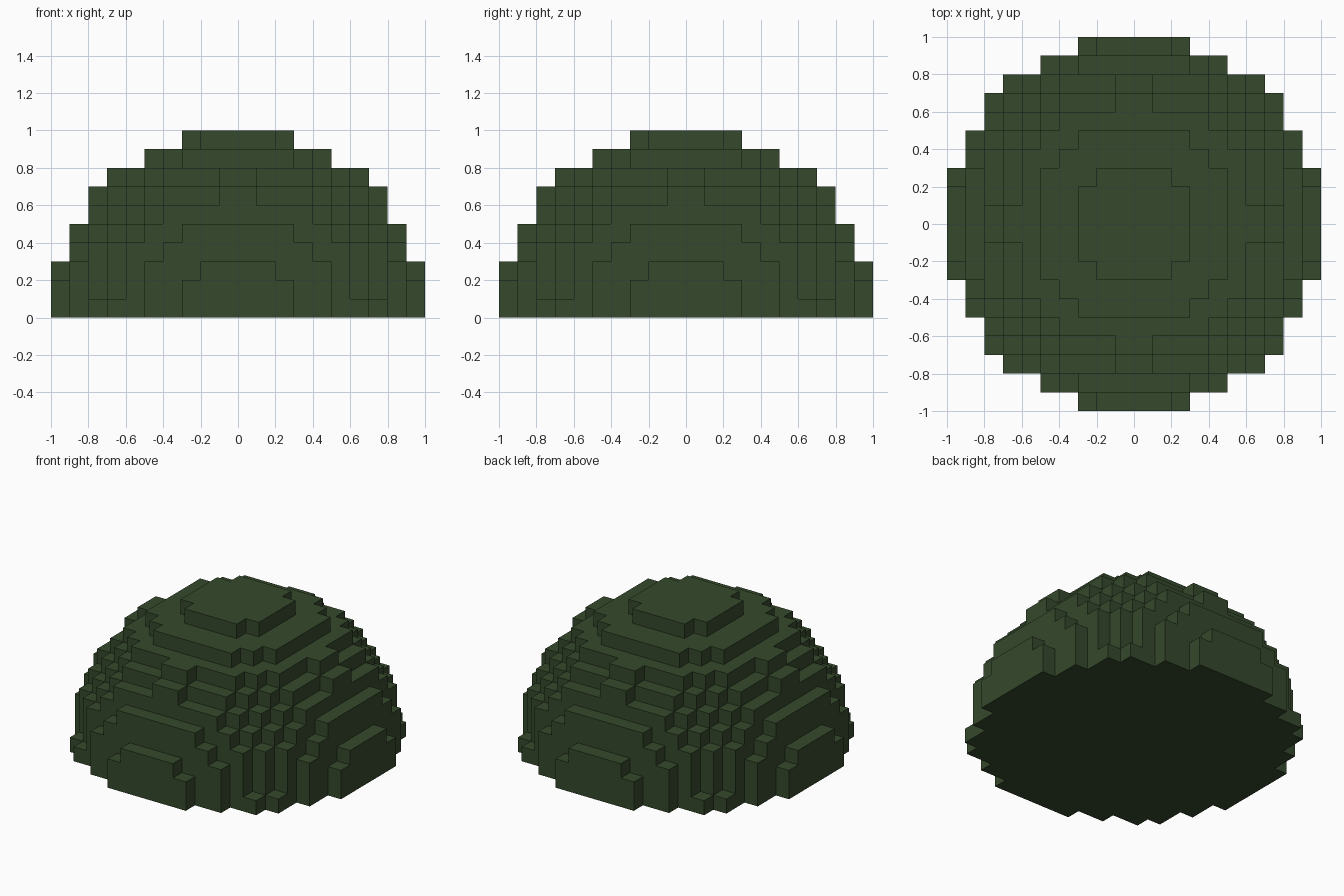
import bpy, bmesh
from mathutils import Vector

if "Cube" in bpy.data.objects:
    bpy.data.objects.remove(bpy.data.objects["Cube"])

CELL = 0.1      # block size
RADIUS = 10     # dome radius in blocks

green = bpy.data.materials.new("dark leaf green")
green.diffuse_color = (0.036, 0.066, 0.025, 1.0)
green.use_nodes = True
green.node_tree.nodes["Principled BSDF"].inputs["Base Color"].default_value = green.diffuse_color


def filled(i, j, k):
    """True when the block at this grid position lies in the half ball."""
    if k < 0:
        return False
    return (i + 0.5) ** 2 + (j + 0.5) ** 2 + (k + 0.5) ** 2 <= RADIUS ** 2


# Blocky dome: only the exposed side of each block becomes a face
bm = bmesh.new()
corners = {}


def corner(p):
    key = tuple(round(c) for c in p)
    if key not in corners:
        corners[key] = bm.verts.new(Vector(key) * CELL)
    return corners[key]


axes = [Vector((1, 0, 0)), Vector((0, 1, 0)), Vector((0, 0, 1))]
span = range(-RADIUS, RADIUS)
for i in span:
    for j in span:
        for k in range(RADIUS):
            if not filled(i, j, k):
                continue
            for a in range(3):
                for sign in (1, -1):
                    n = axes[a] * sign
                    if filled(i + int(n.x), j + int(n.y), k + int(n.z)):
                        continue
                    u = axes[(a + 1) % 3]
                    v = axes[(a + 2) % 3]
                    base = Vector((i, j, k)) + (axes[a] if sign > 0 else Vector())
                    loop = [base, base + u, base + u + v, base + v]
                    if sign < 0:
                        loop.reverse()
                    bm.faces.new([corner(p) for p in loop])

mesh = bpy.data.meshes.new("block_dome")
bm.to_mesh(mesh)
bm.free()
mesh.materials.append(green)
dome = bpy.data.objects.new("block_dome", mesh)
bpy.context.collection.objects.link(dome)
